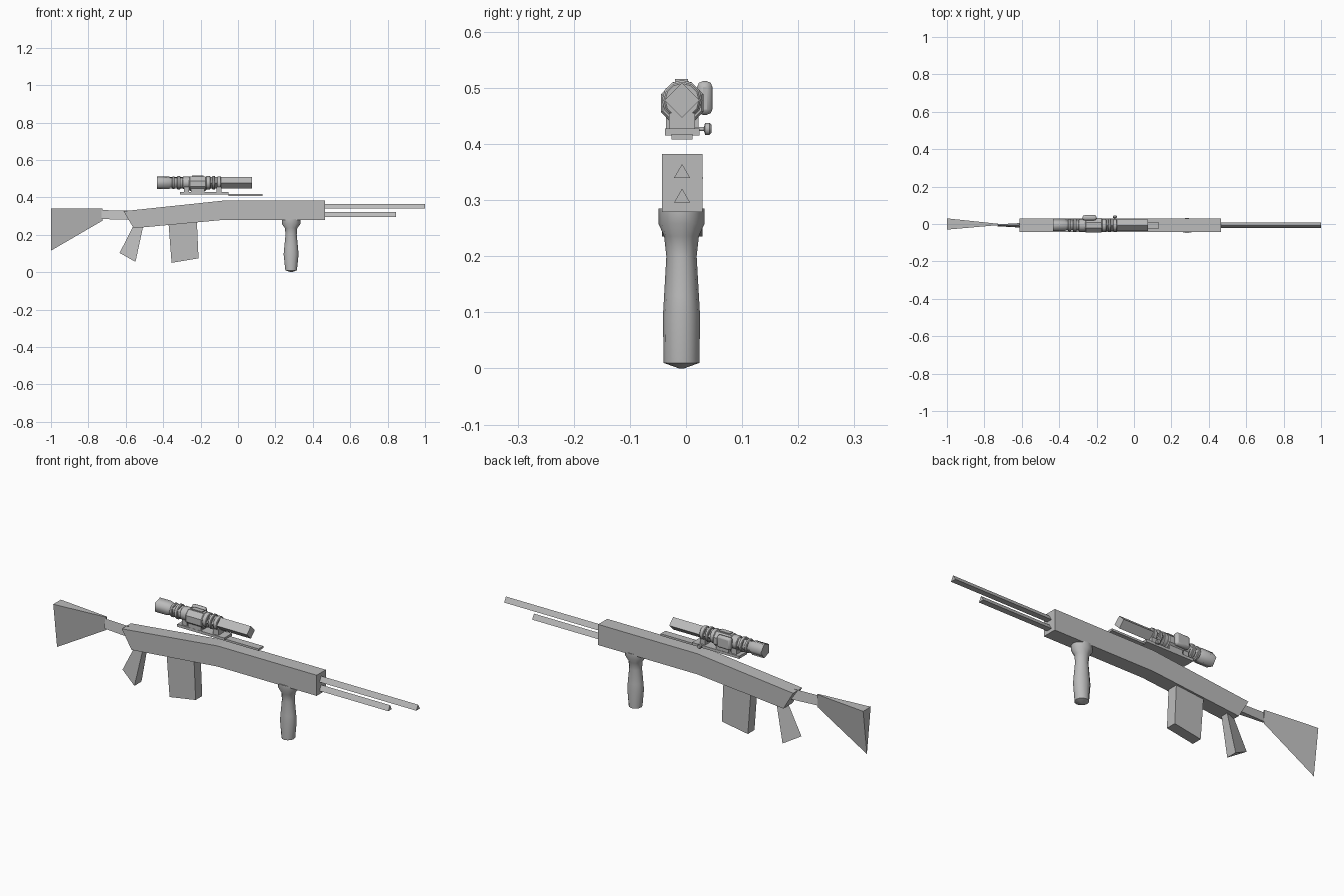
import bpy, bmesh, math

if "Cube" in bpy.data.objects:
    bpy.data.objects.remove(bpy.data.objects["Cube"])

YC = -0.007          # centre plane of the whole prop
SCOPE_Z = 0.478      # optical axis height

metal = bpy.data.materials.new("plain_grey")
metal.diffuse_color = (0.5, 0.5, 0.5, 1)
metal.use_nodes = True
metal.node_tree.nodes["Principled BSDF"].inputs["Base Color"].default_value = metal.diffuse_color


def loft(name, rings, smooth=None, bevel=0):
    """Skin a list of equal-length rings and cap both ends."""
    bm = bmesh.new()
    loops = [[bm.verts.new(p) for p in ring] for ring in rings]
    n = len(loops[0])
    for a, b in zip(loops, loops[1:]):
        for i in range(n):
            j = (i + 1) % n
            bm.faces.new((a[i], a[j], b[j], b[i]))
    bm.faces.new(loops[0][::-1])
    bm.faces.new(loops[-1])
    bmesh.ops.recalc_face_normals(bm, faces=bm.faces)
    mesh = bpy.data.meshes.new(name)
    bm.to_mesh(mesh)
    bm.free()
    mesh.materials.append(metal)
    ob = bpy.data.objects.new(name, mesh)
    bpy.context.collection.objects.link(ob)
    if bevel:
        mod = ob.modifiers.new("soft_edges", 'BEVEL')
        mod.width, mod.segments = bevel, 2
    if smooth:
        bpy.ops.object.select_all(action='DESELECT')
        ob.select_set(True)
        bpy.context.view_layer.objects.active = ob
        bpy.ops.object.shade_smooth_by_angle(angle=math.radians(smooth))
    return ob


def plate(name, profile, half, yc=YC, **kw):
    """Side profile in x and z, extruded across y."""
    return loft(name, [[(x, yc + s * half, z) for x, z in profile] for s in (-1, 1)], **kw)


def box(name, x0, x1, y0, y1, z0, z1, **kw):
    prof = [(x0, z0), (x1, z0), (x1, z1), (x0, z1)]
    return plate(name, prof, (y1 - y0) / 2, (y0 + y1) / 2, **kw)


def tube(name, stations, zc, sides, turn=0, smooth=40):
    """Rings of (x, radius) along the x axis; the first point faces up."""
    ang = [2 * math.pi * i / sides + math.radians(turn) for i in range(sides)]
    return loft(name, [[(x, YC + r * math.sin(a), zc + r * math.cos(a)) for a in ang]
                       for x, r in stations], smooth)


# Receiver
plate("receiver", [(-0.612, 0.326), (-0.083, 0.382), (0.465, 0.382),
                   (0.465, 0.279), (-0.083, 0.279), (-0.558, 0.235)], 0.036)

# Three-sided barrels and stock connector
tube("upper_barrel", [(0.44, 0.0165), (1.0, 0.0165)], 0.348, 3)
tube("lower_barrel", [(0.44, 0.0165), (0.845, 0.0165)], 0.304, 3)
loft("stock_connector",
     [[(x, YC, z + 0.026), (x, YC - w, z - 0.022), (x, YC + w, z - 0.022)]
      for x, z, w in ((-0.73, 0.306, 0.005), (-0.575, 0.302, 0.014))])

# Shoulder stock: wide at the top rear, pinched at the front and along the bottom
loft("shoulder_stock",
     [[(-1.0, -0.03, 0.34), (-1.0, 0.03, 0.34), (-1.0, 0, 0.115)],
      [(-0.725, -0.006, 0.34), (-0.725, 0.001, 0.34), (-0.725, -0.003, 0.275)]])

# Rear grip: triangular section with its ridge at the back
loft("rear_grip",
     [[(-0.558, YC, 0.25), (-0.505, YC - 0.018, 0.255), (-0.505, YC + 0.018, 0.255)],
      [(-0.633, YC, 0.103), (-0.548, YC - 0.028, 0.055), (-0.548, YC + 0.028, 0.055)]], 60)

# Magazine
plate("magazine", [(-0.372, 0.27), (-0.22, 0.275), (-0.211, 0.074), (-0.355, 0.05)], 0.026)

# Turned foregrip: (height, half size in x, half size in y)
turned = [(0.285, 0.05, 0.041), (0.258, 0.05, 0.041), (0.236, 0.033, 0.031),
          (0.20, 0.03, 0.027), (0.13, 0.037, 0.031), (0.095, 0.04, 0.033),
          (0.01, 0.031, 0.032), (0.0, 0.004, 0.004)]
loft("foregrip", [[(0.284 + rx * math.cos(a), YC - 0.001 + ry * math.sin(a), z)
                   for a in (math.tau * i / 12 for i in range(12))]
                  for z, rx, ry in turned], 50)

# Scope tubes: four-sided front, coarse eyepiece
tube("scope_front_tube", [(-0.17, 0.031), (0.076, 0.031)], SCOPE_Z, 4, 0, 30)
tube("scope_eyepiece", [(-0.434, 0.036), (-0.368, 0.036), (-0.362, 0.031), (-0.17, 0.031)],
     SCOPE_Z, 5, 18, 80)

# Scope collars along the tube: (start, end, radius)
for i, (x0, x1, r) in enumerate([(-0.352, -0.338, 0.034), (-0.325, -0.308, 0.036),
                                 (-0.296, -0.256, 0.033), (-0.172, -0.148, 0.035),
                                 (-0.138, -0.122, 0.036), (-0.112, -0.09, 0.033)]):
    tube(f"scope_collar_{i + 1}", [(x0, r - 0.003), (x0 + 0.003, r),
                                   (x1 - 0.003, r), (x1, r - 0.003)], SCOPE_Z, 12)

# Housing around the middle of the scope
tube("scope_housing", [(-0.262, 0.037), (-0.257, 0.041), (-0.174, 0.041), (-0.169, 0.037)],
     0.473, 8, 22.5, 30)
box("housing_foot", -0.25, -0.18, -0.036, 0.022, 0.424, 0.45)
box("housing_top_tab", -0.245, -0.185, -0.02, 0.004, 0.508, 0.516)

# Side adjuster
box("side_adjuster", -0.275, -0.2, 0.02, 0.047, 0.452, 0.512, bevel=0.01, smooth=40)

# Mount: base plate, legs, and forward rail
box("mount_base", -0.31, -0.05, -0.037, 0.024, 0.415, 0.428)
for name, x in (("rear_leg", -0.275), ("front_leg", -0.102)):
    box(name, x - 0.014, x + 0.014, -0.03, 0.016, 0.425, 0.455)
box("forward_rail", -0.05, 0.132, -0.026, 0.012, 0.408, 0.418)

# Clamp knob on the side of the mount
knob = [(0.015, 0.004), (0.032, 0.004), (0.034, 0.011), (0.042, 0.011), (0.045, 0.008)]
loft("clamp_knob", [[(-0.102 + r * math.cos(a), y, 0.427 + r * math.sin(a))
                     for a in (math.tau * i / 10 for i in range(10))] for y, r in knob], 40)
